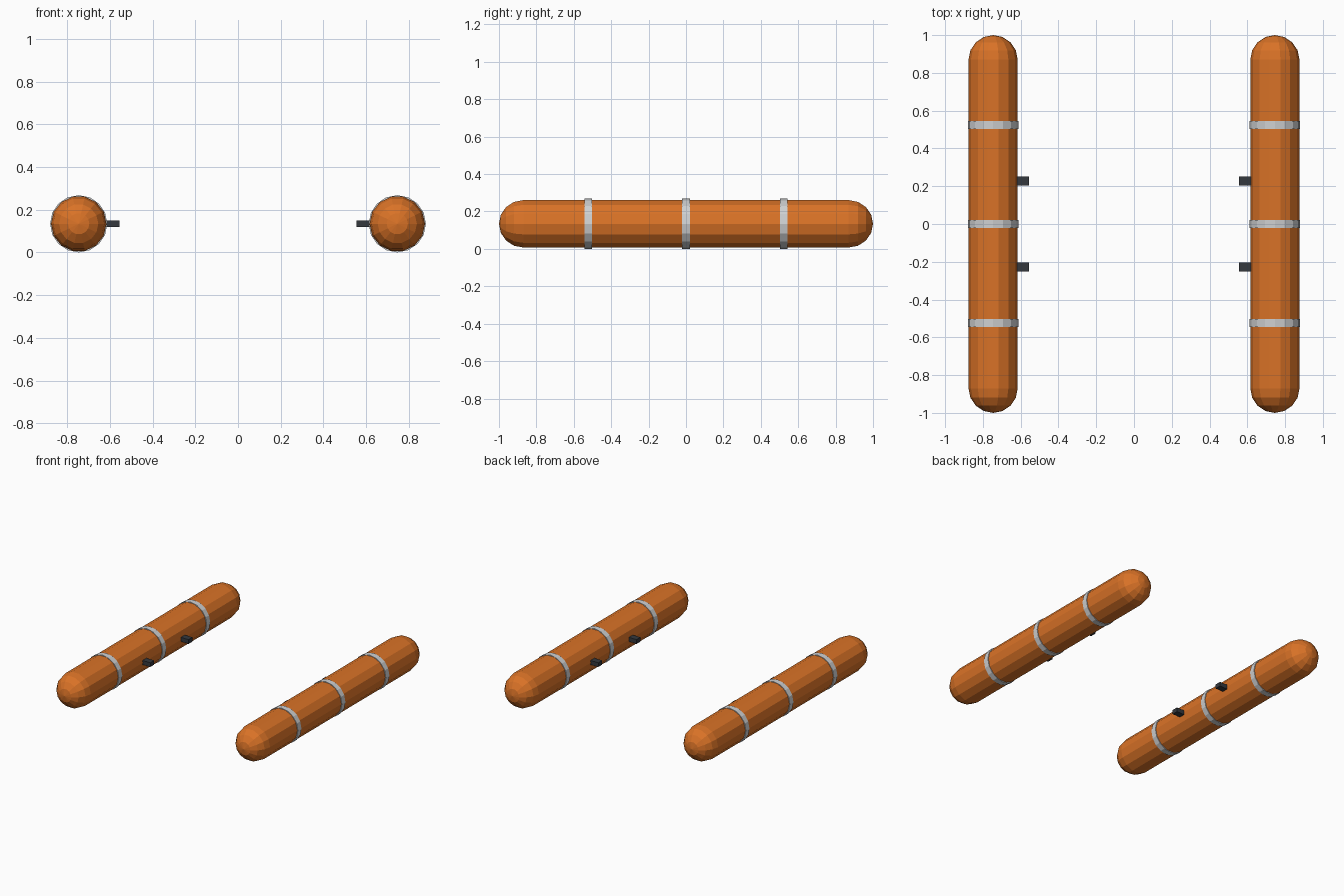
import bpy, bmesh, math

if "Cube" in bpy.data.objects:
    bpy.data.objects.remove(bpy.data.objects["Cube"])

CX, CZ = 0.746, 0.134      # float centre
R, HALF = 0.13, 1.0        # float radius, half length


def material(name, rgb):
    m = bpy.data.materials.new(name)
    m.diffuse_color = (*rgb, 1)
    m.use_nodes = True
    m.node_tree.nodes["Principled BSDF"].inputs["Base Color"].default_value = m.diffuse_color
    return m


orange = material("orange", (0.70, 0.17, 0.02))
silver = material("light grey", (0.62, 0.63, 0.64))
dark = material("dark grey", (0.035, 0.04, 0.048))


def finish(bm, name, mat):
    bmesh.ops.recalc_face_normals(bm, faces=bm.faces)
    me = bpy.data.meshes.new(name)
    bm.to_mesh(me)
    bm.free()
    me.materials.append(mat)
    ob = bpy.data.objects.new(name, me)
    bpy.context.collection.objects.link(ob)


def lathe(name, profile, sides, cx, cy, mat, closed=False):
    """Turn (radius, y) points around the y axis."""
    bm = bmesh.new()
    rings = []
    for r, y in profile:
        rings.append([bm.verts.new((cx + r * math.cos(2 * math.pi * i / sides), cy + y,
                                    CZ + r * math.sin(2 * math.pi * i / sides)))
                      for i in range(sides)])
    pairs = list(zip(rings, rings[1:]))
    if closed:
        pairs.append((rings[-1], rings[0]))
    for a, b in pairs:
        for i in range(sides):
            j = (i + 1) % sides
            bm.faces.new((a[i], a[j], b[j], b[i]))
    bmesh.ops.remove_doubles(bm, verts=bm.verts, dist=1e-5)
    finish(bm, name, mat)


def box(name, lo, hi, mat):
    bm = bmesh.new()
    bmesh.ops.create_cube(bm, size=1)
    for v in bm.verts:
        v.co = [(a + b) / 2 + c * (b - a) for a, b, c in zip(lo, hi, v.co)]
    finish(bm, name, mat)


# capsule profile: two quarter arcs joined by a straight side
STEPS = 4
arc = [(R * math.sin(math.pi / 2 * k / STEPS),
        HALF - R + R * math.cos(math.pi / 2 * k / STEPS)) for k in range(STEPS + 1)]
capsule = arc + [(r, -y) for r, y in reversed(arc)]

# thin ring profile for the straps
W = 0.021
strap = [(0.12, -W), (0.134, -W), (0.134, W), (0.12, W)]

for side, s in (("left", -1), ("right", 1)):
    lathe(f"{side}_float", capsule, 14, s * CX, 0, orange)
    for n, y in enumerate((-0.523, 0, 0.523)):
        lathe(f"{side}_strap_{n + 1}", strap, 16, s * CX, y, silver, closed=True)
    # mounting lugs on the inner side
    for n, y in enumerate((-0.228, 0.228)):
        xs = sorted((s * 0.555, s * 0.65))
        box(f"{side}_lug_{n + 1}", (xs[0], y - 0.023, CZ - 0.016),
            (xs[1], y + 0.023, CZ + 0.016), dark)
